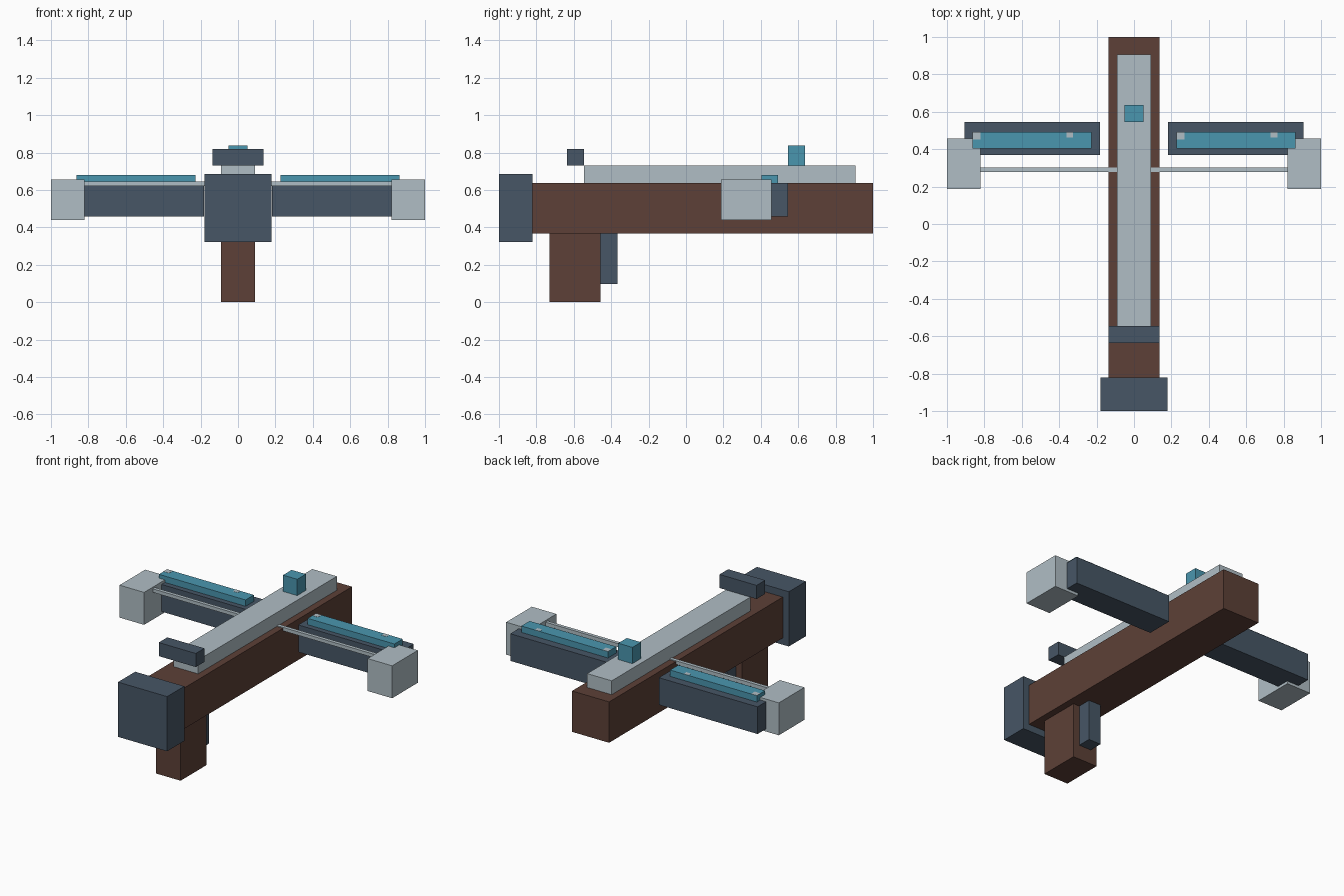
import bpy
import bmesh

cube = bpy.data.objects.get("Cube")
if cube:
    bpy.data.objects.remove(cube, do_unlink=True)


def linear(c):
    c /= 255
    return c / 12.92 if c <= 0.04045 else ((c + 0.055) / 1.055) ** 2.4


def material(name, r, g, b):
    mat = bpy.data.materials.new(name)
    mat.use_nodes = True
    colour = (linear(r), linear(g), linear(b), 1)
    mat.diffuse_color = colour
    bsdf = next(n for n in mat.node_tree.nodes if n.type == 'BSDF_PRINCIPLED')
    bsdf.inputs["Base Color"].default_value = colour
    return mat


WOOD = material("brown wood", 93, 64, 55)
IRON = material("dark slate", 71, 86, 102)
STEEL = material("pale grey steel", 176, 190, 197)
TEAL = material("teal", 74, 150, 175)


def box(name, x, y, z, mat):
    """Box spanning the (min, max) ranges on each axis."""
    bm = bmesh.new()
    bmesh.ops.create_cube(bm, size=1)
    for v in bm.verts:
        v.co = [r[0] if c < 0 else r[1] for c, r in zip(v.co, (x, y, z))]
    mesh = bpy.data.meshes.new(name)
    bm.to_mesh(mesh)
    bm.free()
    mesh.materials.append(mat)
    obj = bpy.data.objects.new(name, mesh)
    bpy.context.collection.objects.link(obj)
    return obj


def centred(name, half, y, z, mat):
    return box(name, (-half, half), y, z, mat)


# Stock, butt and grip
centred("stock", 0.136, (-0.82, 1.0), (0.367, 0.638), WOOD)
centred("butt_plate", 0.18, (-1.0, -0.82), (0.322, 0.685), IRON)
centred("grip", 0.09, (-0.73, -0.458), (0.0, 0.367), WOOD)
centred("trigger", 0.045, (-0.458, -0.367), (0.096, 0.367), IRON)

# Rail and sights
centred("rail", 0.09, (-0.546, 0.907), (0.638, 0.73), STEEL)
centred("rear_sight", 0.136, (-0.636, -0.546), (0.73, 0.82), IRON)
centred("front_sight", 0.052, (0.546, 0.636), (0.73, 0.838), TEAL)

# Bow string, passing under the rail
centred("string", 0.82, (0.278, 0.301), (0.621, 0.644), STEEL)

# Bow limbs, tips and inlays on both sides
for side, s in (("left", 1), ("right", -1)):
    def span(a, b):
        return tuple(sorted((s * a, s * b)))
    box(side + "_limb", span(0.183, 0.907), (0.37, 0.546), (0.458, 0.638), IRON)
    box(side + "_limb_tip", span(0.82, 1.0), (0.187, 0.456), (0.44, 0.655), STEEL)
    box(side + "_limb_inlay", span(0.228, 0.864), (0.405, 0.492), (0.638, 0.68), TEAL)
    # Two small pale spots on each inlay, repeated rather than mirrored
    start = 0.228 if s > 0 else -0.864
    for i, (dx, w, y0) in enumerate(((0.0, 0.042, 0.453), (0.502, 0.036, 0.462))):
        box(f"{side}_inlay_spot_{i + 1}", (start + dx, start + dx + w),
            (y0, 0.492), (0.679, 0.681), STEEL)
